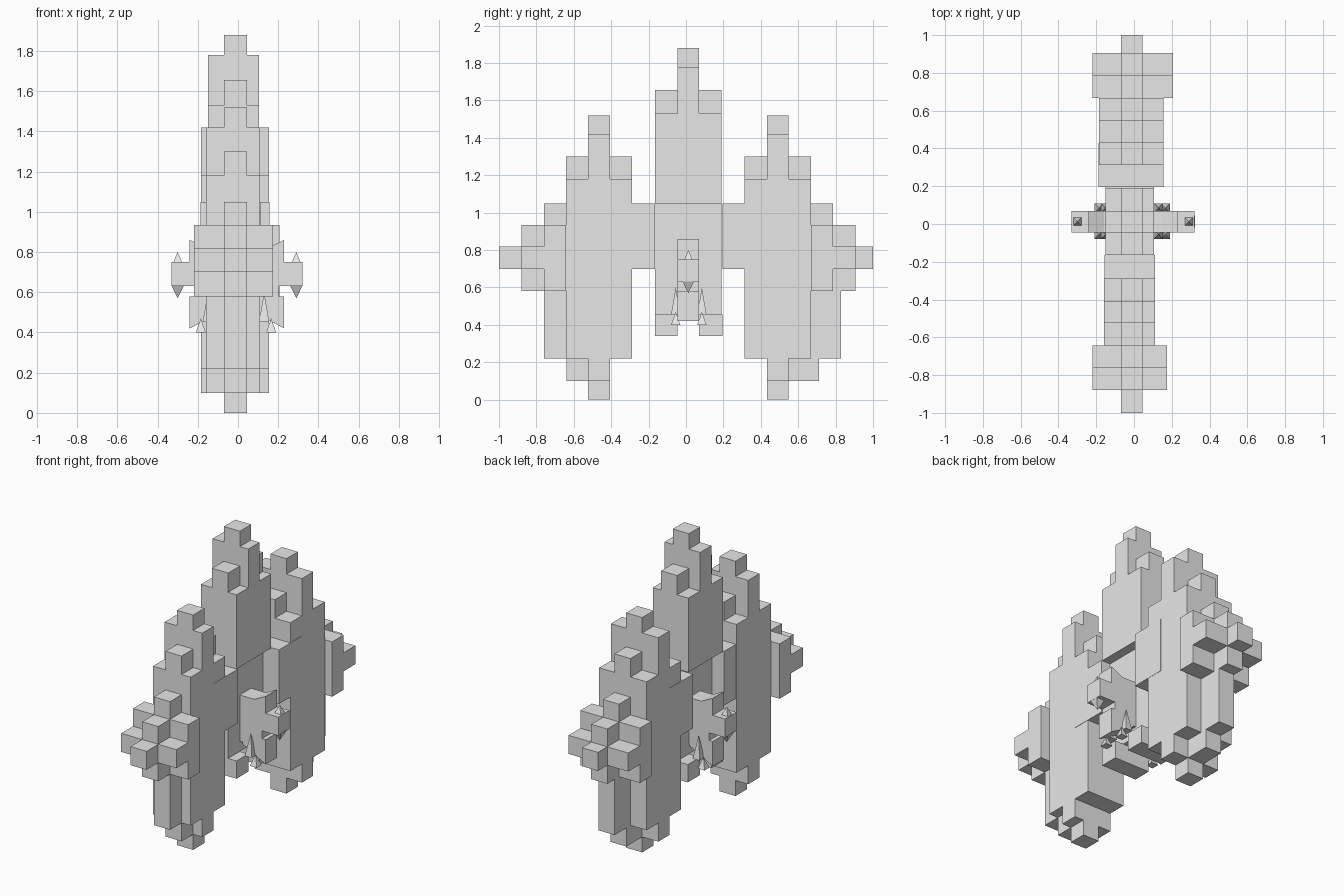
import bpy

cube = bpy.data.objects.get("Cube")
if cube:
    bpy.data.objects.remove(cube, do_unlink=True)

stone = bpy.data.materials.new("pale_grey")
stone.use_nodes = True
stone.diffuse_color = (0.8, 0.8, 0.8, 1)
stone.node_tree.nodes["Principled BSDF"].inputs["Base Color"].default_value = (0.8, 0.8, 0.8, 1)

NARROW = (-0.07, 0.045)
CORE_Y = (-0.045, 0.07)


def finish(name):
    obj = bpy.context.object
    obj.name = name
    obj.data.materials.append(stone)
    return obj


def box(name, xs, ys, zs):
    """Block between the given limits on each axis."""
    spans = [sorted(s) for s in (xs, ys, zs)]
    bpy.ops.mesh.primitive_cube_add(size=1, location=[(a + b) / 2 for a, b in spans])
    obj = finish(name)
    obj.scale = [b - a for a, b in spans]
    return obj


def spike(name, x, y, base, tip, radius):
    """Four-sided spike from base height to tip height."""
    bpy.ops.mesh.primitive_cone_add(vertices=4, radius1=radius, depth=abs(tip - base),
                                    location=(x, y, (base + tip) / 2),
                                    rotation=(0 if tip > base else 3.14159, 0, 0.7854))
    return finish(name)


def pod(name, yc, out, wide, arms, low):
    """Stepped tower with a block cluster on its outer side (out = -1 front, 1 back)."""
    def part(label, xs, near, far, z0, z1):
        box(f"{name}_{label}", xs, (yc + out * near, yc + out * far), (z0, z1))

    part("body", wide, -0.177, 0.177, 0.22, 1.18)
    part("top_ridge", NARROW, -0.177, 0.177, 1.18, 1.3)
    part("top_crossbar", wide, -0.058, 0.058, 1.18, 1.42)
    part("top_tip", NARROW, -0.058, 0.058, 1.42, 1.52)
    part("bottom_ridge", NARROW, -0.058, low - 0.12, 0.1, 0.22)
    part("bottom_crossbar", wide, -0.058, 0.058, 0.1, 0.22)
    part("bottom_tip", NARROW, -0.058, 0.058, 0, 0.1)
    part("outer_column", NARROW, 0.177, 0.295, 0.22, 1.05)
    part("outer_column_foot", NARROW, 0.177, low, 0.22, 0.58)
    # outer cluster: square layer, plus-shaped layer, tip
    part("cluster_base", arms, 0.177, 0.295, 0.58, 0.935)
    part("cluster_upright", NARROW, 0.295, 0.415, 0.58, 0.935)
    part("cluster_crossbar", arms, 0.295, 0.415, 0.7, 0.82)
    part("cluster_tip", NARROW, 0.415, abs(1 - abs(yc)), 0.7, 0.82)


pod("front_pod", -0.465, -1, (-0.16, 0.11), (-0.22, 0.175), 0.295)
pod("back_pod", 0.49, 1, (-0.185, 0.155), (-0.22, 0.207), 0.34)

# Bridges to the centre tower
box("front_bridge", (-0.155, 0.112), (-0.41, -0.165), (0.7, 1.05))
box("back_bridge", (-0.187, 0.157), (0.195, 0.43), (0.7, 1.05))

# Centre tower
WIDE = (-0.15, 0.105)
TOWER_Y = (-0.165, 0.19)
box("tower_body", WIDE, TOWER_Y, (1.05, 1.53))
box("tower_ridge", NARROW, TOWER_Y, (1.53, 1.655))
box("tower_crossbar", WIDE, CORE_Y, (1.53, 1.78))
box("tower_tip", NARROW, CORE_Y, (1.78, 1.88))
box("tower_core", NARROW, TOWER_Y, (0.455, 1.05))
box("tower_front_foot", WIDE, (-0.165, -0.045), (0.34, 0.455))
box("tower_back_foot", WIDE, (0.07, 0.195), (0.34, 0.455))

# Spiked ornaments on both sides
YM = sum(CORE_Y) / 2
for side, label in ((1, "left"), (-1, "right")):
    def at(a, b):
        return (side * a - 0.005, side * b - 0.005)

    box(f"{label}_arm", at(0.04, 0.21), CORE_Y, (0.52, 0.82))
    box(f"{label}_arm_end", at(0.21, 0.325), CORE_Y, (0.63, 0.75))
    spike(f"{label}_upper_spike", side * 0.295 - 0.005, YM, 0.75, 0.8, 0.03)
    spike(f"{label}_lower_spike", side * 0.295 - 0.005, YM, 0.635, 0.57, 0.045)

    # horn and claw: blocks narrowed towards the outer edge
    horn = box(f"{label}_horn", at(0.1, 0.235), CORE_Y, (0.75, 0.86))
    claw = box(f"{label}_claw", at(0.07, 0.235), CORE_Y, (0.42, 0.58))
    for v in horn.data.vertices:
        if v.co.z > 0 and v.co.x * side < 0:
            v.co.z = -0.1
    for v in claw.data.vertices:
        if v.co.z < 0 and v.co.x * side < 0:
            v.co.z = 0.05

    # small spikes standing beside the claw
    for y, end in ((-0.055, "front"), (0.085, "back")):
        spike(f"{label}_{end}_small_spike", side * 0.14 - 0.01, y, 0.455, 0.6, 0.035)
        spike(f"{label}_{end}_foot_spike", side * 0.175 - 0.01, y, 0.4, 0.47, 0.035)
